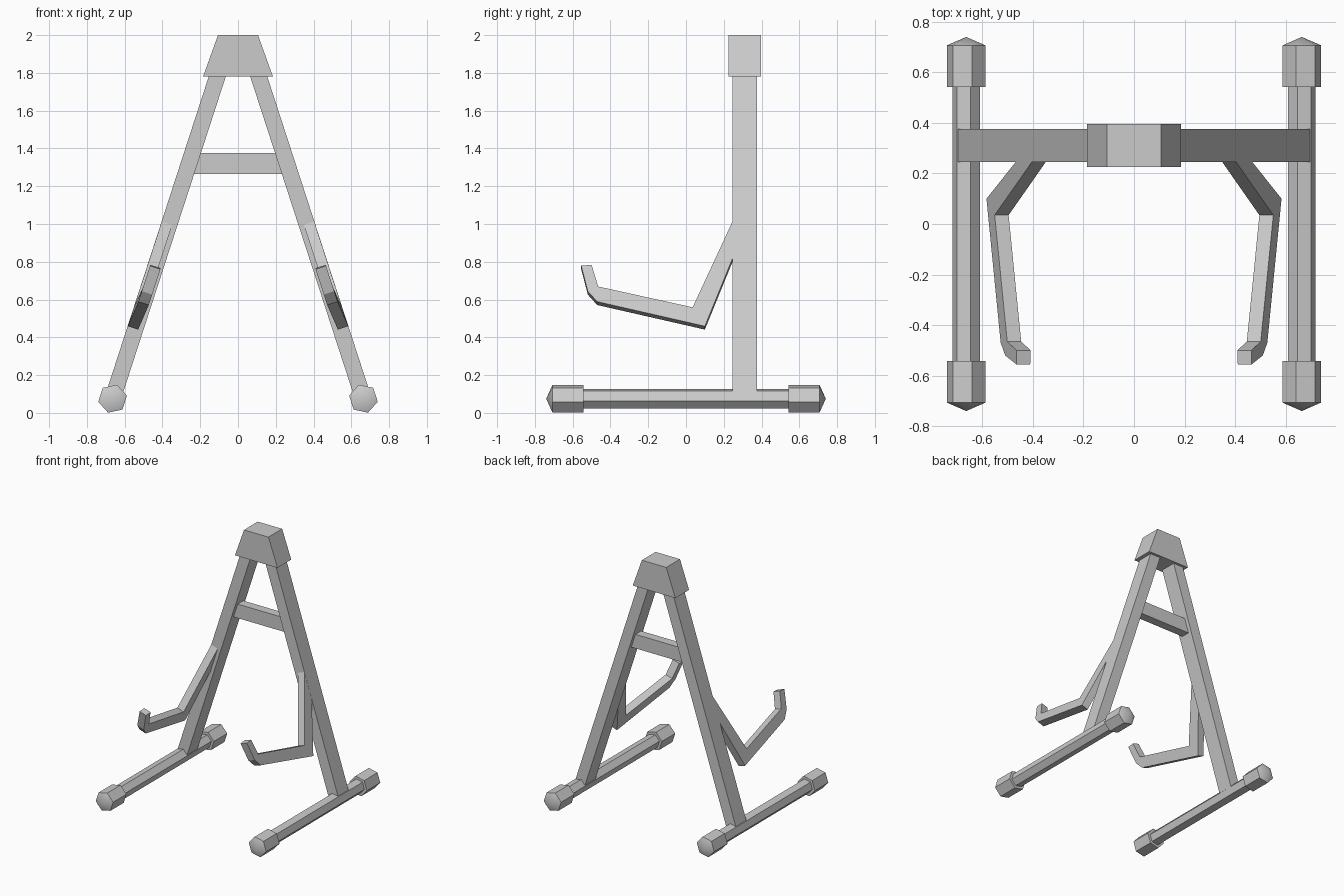
import bpy, bmesh, math
from mathutils import Vector

cube = bpy.data.objects.get("Cube")
if cube:
    bpy.data.objects.remove(cube)

grey = bpy.data.materials.new("satin_grey")
grey.use_nodes = True
COLOUR = (0.6, 0.6, 0.6, 1)
grey.diffuse_color = COLOUR
grey.node_tree.nodes["Principled BSDF"].inputs["Base Color"].default_value = COLOUR

FOOT = Vector((0.664, 0, 0.075))       # centre line of the left foot
TILT = math.radians(18)
UP = Vector((-math.sin(TILT), 0, math.cos(TILT)))    # along the left leg
OUT = Vector((math.cos(TILT), 0, math.sin(TILT)))    # across the left leg
LEG_Y = 0.311


def loft(name, rings, mirror=(False, False), smooth=False):
    """Closed solid through matching rings; a one-point ring is an apex."""
    bm = bmesh.new()
    loops = [[bm.verts.new(p) for p in ring] for ring in rings]
    for a, b in zip(loops, loops[1:]):
        n = len(a)
        for i in range(n):
            j = (i + 1) % n
            bm.faces.new((a[i], a[j], b[0]) if len(b) == 1 else (a[i], a[j], b[j], b[i]))
    for ring in (loops[0], loops[-1]):
        if len(ring) > 2:
            bm.faces.new(ring)
    bmesh.ops.recalc_face_normals(bm, faces=bm.faces[:])
    mesh = bpy.data.meshes.new(name)
    bm.to_mesh(mesh)
    bm.free()
    mesh.materials.append(grey)
    obj = bpy.data.objects.new(name, mesh)
    bpy.context.collection.objects.link(obj)
    if smooth:
        bpy.ops.object.select_all(action='DESELECT')
        obj.select_set(True)
        bpy.context.view_layer.objects.active = obj
        bpy.ops.object.shade_smooth_by_angle(angle=math.radians(35))
    if any(mirror):
        mod = obj.modifiers.new("Mirror", 'MIRROR')
        mod.use_axis = (mirror[0], mirror[1], False)
        mod.use_mirror_merge = False
    return obj


def rect(half_x, y0, y1, z):
    return [(-half_x, y0, z), (half_x, y0, z), (half_x, y1, z), (-half_x, y1, z)]


def hexagon(radius, y):
    """Six-sided ring round the foot axis, one corner pointing up the leg."""
    ring = []
    for i in range(6):
        a = math.radians(60 * i)
        ring.append(FOOT + radius * (UP * math.cos(a) + OUT * math.sin(a)) + Vector((0, y, 0)))
    return ring


def leg_x(z):
    return FOOT.x - (z - FOOT.z) * math.tan(TILT)


# Legs: square bars leaning together under the head
def leg_ring(dist):
    c = FOOT + UP * dist + Vector((0, LEG_Y, 0))
    return [c + OUT * (0.043 * sx) + Vector((0, 0.065 * sy, 0))
            for sx, sy in ((-1, -1), (1, -1), (1, 1), (-1, 1))]


loft("leg", [leg_ring(0), leg_ring(1.9)], (True, False))

# Head block and cross brace
loft("head_block", [rect(0.185, 0.226, 0.396, 1.78), rect(0.106, 0.226, 0.396, 2.0)])
loft("cross_brace", [rect(leg_x(z), LEG_Y - 0.035, LEG_Y + 0.035, z) for z in (1.265, 1.375)])

# Feet: hexagonal bars with pointed end caps
loft("foot_bar", [hexagon(0.055, -0.6), hexagon(0.055, 0.6)], (True, False))
loft("foot_cap", [hexagon(0.0775, 0.542), hexagon(0.0775, 0.707),
                  [FOOT + Vector((0, 0.74, 0))]], (True, True), smooth=True)

# Support arms: side profile (y, z, outward shift) thickened across the leg
ARM = [(0.30, 1.12, 0.014), (0.035, 0.55, 0.014), (-0.465, 0.66, 0), (-0.50, 0.775, 0),
       (-0.555, 0.77, 0), (-0.52, 0.635, 0), (-0.47, 0.58, 0),
       (0.10, 0.45, 0.014), (0.30, 0.94, 0.014)]


def arm_side(side):
    return [Vector((leg_x(z) + shift, y, z)) + OUT * (0.029 * side) for y, z, shift in ARM]


loft("support_arm", [arm_side(-1), arm_side(1)], (True, False))
